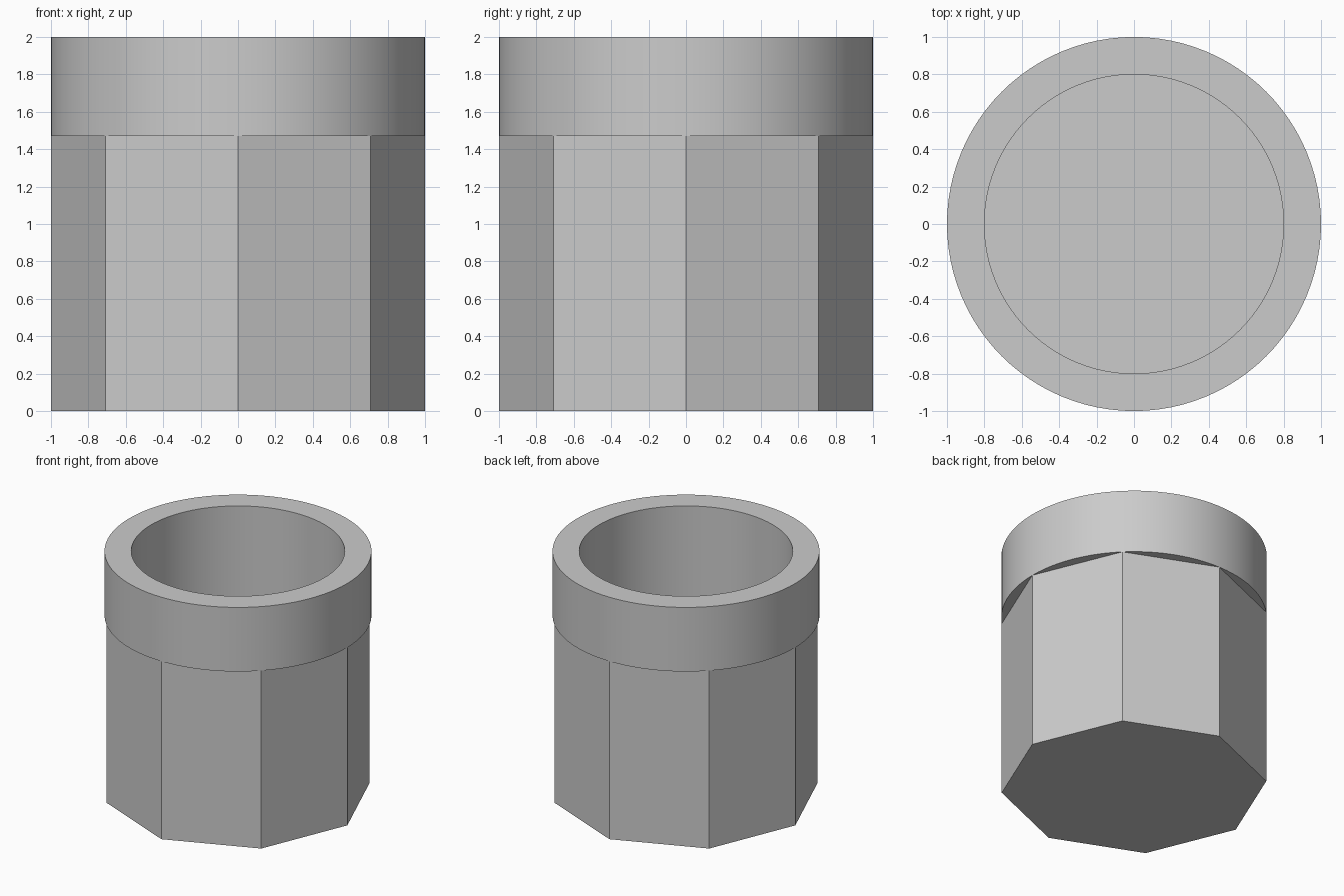
import bpy
import bmesh
from math import cos, sin, tau, radians

SIDES = 8            # flat sides of the lower body
STEP = 12            # collar segments per flat side
SEGMENTS = SIDES * STEP
OUTER, BORE = 1.0, 0.8
TOP, COLLAR_Z, FLOOR_Z = 2.0, 1.47, 0.2

cube = bpy.data.objects.get("Cube")
if cube:
    bpy.data.objects.remove(cube, do_unlink=True)

grey = bpy.data.materials.new("light grey")
grey.use_nodes = True
colour = (0.6, 0.6, 0.6, 1)
grey.diffuse_color = colour
grey.node_tree.nodes["Principled BSDF"].inputs["Base Color"].default_value = colour

bm = bmesh.new()


def ring(count, radius, z):
    return [bm.verts.new((radius * cos(tau * i / count), radius * sin(tau * i / count), z))
            for i in range(count)]


def bridge(a, b):
    n = len(a)
    for i in range(n):
        j = (i + 1) % n
        bm.faces.new((a[i], a[j], b[j], b[i]))


base = ring(SIDES, OUTER, 0)
collar_low = ring(SEGMENTS, OUTER, COLLAR_Z)
collar_top = ring(SEGMENTS, OUTER, TOP)
bore_top = ring(SEGMENTS, BORE, TOP)
bore_floor = ring(SEGMENTS, BORE, FLOOR_Z)

# Octagonal body: its upper corners meet the collar circle
bm.faces.new(base[::-1])
bridge(base, collar_low[::STEP])

# Collar underside: a crescent overhanging each flat side
for s in range(SIDES):
    arc = [collar_low[(s * STEP + k) % SEGMENTS] for k in range(STEP + 1)]
    bm.faces.new(arc[::-1])

# Collar wall, rim, bore wall and bore floor
bridge(collar_low, collar_top)
bridge(collar_top, bore_top)
bridge(bore_top, bore_floor)
bm.faces.new(bore_floor)
bmesh.ops.recalc_face_normals(bm, faces=bm.faces[:])

mesh = bpy.data.meshes.new("octagonal_socket")
bm.to_mesh(mesh)
bm.free()
mesh.materials.append(grey)
socket = bpy.data.objects.new("octagonal_socket", mesh)
bpy.context.collection.objects.link(socket)

# Round surfaces smooth, body edges and rims sharp
bpy.ops.object.select_all(action="DESELECT")
socket.select_set(True)
bpy.context.view_layer.objects.active = socket
bpy.ops.object.shade_smooth_by_angle(angle=radians(30))
